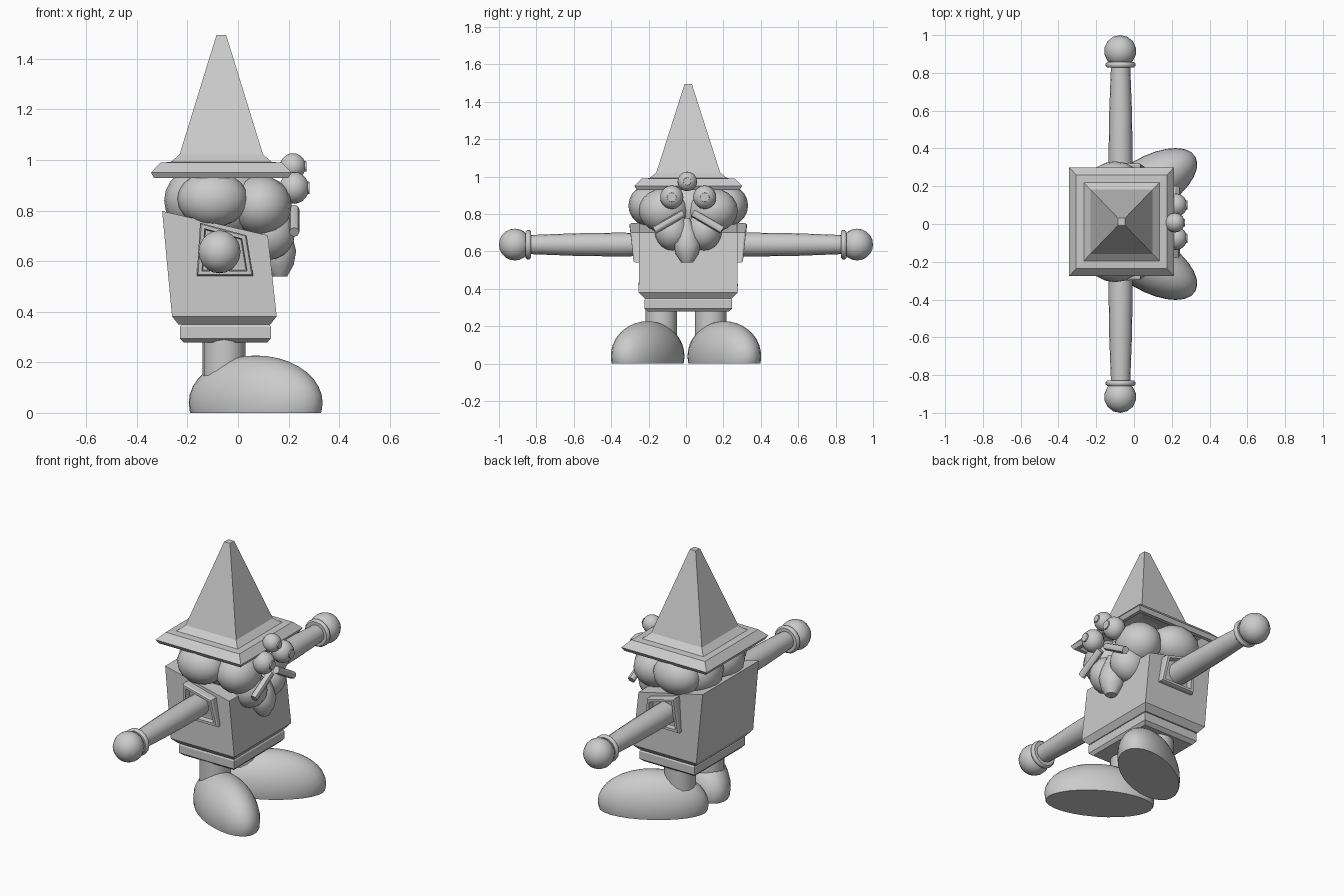
import bpy, bmesh, math
from mathutils import Matrix, Vector

if "Cube" in bpy.data.objects:
    bpy.data.objects.remove(bpy.data.objects["Cube"])

CX, CY = -0.066, 0.012          # axis of hat and body

grey = bpy.data.materials.new("plain grey")
grey.diffuse_color = (0.6, 0.6, 0.6, 1)
grey.use_nodes = True
grey.node_tree.nodes["Principled BSDF"].inputs["Base Color"].default_value = grey.diffuse_color


def finish(name, bm, smooth=True):
    bmesh.ops.recalc_face_normals(bm, faces=bm.faces)
    me = bpy.data.meshes.new(name)
    bm.to_mesh(me)
    bm.free()
    ob = bpy.data.objects.new(name, me)
    bpy.context.collection.objects.link(ob)
    me.materials.append(grey)
    if smooth:
        bpy.ops.object.select_all(action='DESELECT')
        ob.select_set(True)
        bpy.context.view_layer.objects.active = ob
        bpy.ops.object.shade_smooth_by_angle(angle=math.radians(45))
    return ob


def ellipsoid(name, centre, radii, turn=0, segs=16, rings=10, floor=None):
    bm = bmesh.new()
    m = Matrix.Translation(centre) @ Matrix.Rotation(turn, 4, 'Z') @ Matrix.Diagonal((*radii, 1))
    bmesh.ops.create_uvsphere(bm, u_segments=segs, v_segments=rings, radius=1, matrix=m)
    if floor is not None:       # slice flat at the ground
        geom = bm.verts[:] + bm.edges[:] + bm.faces[:]
        bmesh.ops.bisect_plane(bm, geom=geom, plane_co=(0, 0, floor), plane_no=(0, 0, -1), clear_outer=True)
        bmesh.ops.holes_fill(bm, edges=[e for e in bm.edges if e.is_boundary])
    return finish(name, bm)


def stack(name, rings, smooth=False):
    """Skin equal-length vertex rings and cap both ends."""
    bm = bmesh.new()
    loops = [[bm.verts.new(p) for p in r] for r in rings]
    n = len(loops[0])
    for a, b in zip(loops, loops[1:]):
        for i in range(n):
            bm.faces.new((a[i], a[(i + 1) % n], b[(i + 1) % n], b[i]))
    bm.faces.new(loops[0])
    bm.faces.new(loops[-1])
    return finish(name, bm, smooth)


def square(cx, hx, hy, z, slope=0):
    return [(cx + sx * hx, CY + sy * hy, z + sx * slope) for sx, sy in ((-1, -1), (1, -1), (1, 1), (-1, 1))]


def lathe(name, origin, axis, profile, n=16):
    """Turn (distance along axis, radius) points around an axis."""
    q = Vector(axis).to_track_quat('Z', 'Y')
    rings = [[Vector(origin) + q @ Vector((r * math.cos(t * math.tau / n), r * math.sin(t * math.tau / n), d))
              for t in range(n)] for d, r in profile]
    return stack(name, rings, True)


# Pointed hat with a stepped square brim, hollow below
hat = [(0.135, 0.985), (0.22, 0.965), (0.245, 0.928), (0.265, 0.928), (0.278, 0.95), (0.24, 0.99),
       (0.20, 0.992), (0.165, 1.022), (0.019, 1.495)]
stack("hat", [square(CX, h, h * 1.035, z) for h, z in hat])

# Tunic with sloping top, and stepped hem
stack("tunic", [square(-0.054, 0.182, 0.235, 0.35), square(-0.054, 0.207, 0.265, 0.382),
                square(-0.091, 0.209, 0.262, 0.75, -0.048)])
stack("hem", [square(-0.05, 0.165, 0.215, 0.278), square(-0.05, 0.18, 0.235, 0.295),
              square(-0.05, 0.18, 0.235, 0.34), square(-0.05, 0.17, 0.225, 0.355)])

# Head and back hair
ellipsoid("head", (-0.05, CY, 0.83), (0.2, 0.23, 0.17))
for s in (-1, 1):
    side = "right" if s < 0 else "left"
    ellipsoid(side + "_back_hair", (-0.17, CY + s * 0.1, 0.84), (0.122, 0.14, 0.125))
    ellipsoid(side + "_side_hair", (-0.1, CY + s * 0.21, 0.845), (0.14, 0.11, 0.11))
    ellipsoid(side + "_cheek", (0.09, CY + s * 0.13, 0.82), (0.122, 0.135, 0.118))
    ellipsoid(side + "_beard", (0.12, CY + s * 0.085, 0.71), (0.105, 0.095, 0.105))

    # Eye with a small raised pupil disc
    ellipsoid(side + "_eye", (0.222, CY + s * 0.088, 0.89), (0.06, 0.062, 0.063), segs=14)
    lathe(side + "_pupil", (0.27, CY + s * 0.088, 0.89), (1, 0, 0), [(0, 0.026), (0.012, 0.024)], 12)

    # Moustache bar
    lathe(side + "_moustache", (0.222, CY + s * 0.025, 0.805), (0, s * 0.155, -0.09),
          [(0, 0.021), (0.18, 0.021)], 8)

    # Arm, cuff and round hand
    lathe(side + "_arm", (-0.071, 0, 0.637), (0, s, 0),
          [(0.2, 0.06), (0.35, 0.064), (0.6, 0.06), (0.86, 0.05)])
    lathe(side + "_cuff", (-0.071, 0, 0.637), (0, s, 0),
          [(0.828, 0.05), (0.828, 0.07), (0.837, 0.079), (0.849, 0.079), (0.858, 0.07), (0.858, 0.05)])
    ellipsoid(side + "_hand", (-0.073, s * 0.915, 0.637), (0.085, 0.085, 0.085), segs=14)

    # Sleeve frame, recessed around the arm
    frame = [(-0.163, 0.542), (0.06, 0.542), (0.034, 0.702), (-0.15, 0.752)]
    mx, mz = -0.06, 0.635

    def ring(k, off):
        return [(mx + (x - mx) * k, CY + s * (off + (z - 0.54) * 0.1), mz + (z - mz) * k) for x, z in frame]
    stack(side + "_sleeve_frame", [ring(1, 0.24), ring(1, 0.283), ring(0.95, 0.292), ring(0.8, 0.292), ring(0.76, 0.262)])

    # Leg and outward-turned shoe
    lathe(side + "_leg", (-0.055, s * 0.132, 0.05), (0, 0, 1), [(0, 0.085), (0.27, 0.085)])
    ellipsoid(side + "_shoe", (0.07, s * 0.205, 0.04), (0.297, 0.145, 0.187), math.radians(31) * s,
              segs=28, rings=18, floor=0)

# Nose ball between the eyes and hat, with its tip disc
ellipsoid("nose", (0.217, CY - 0.005, 0.975), (0.052, 0.052, 0.052), segs=14)
lathe("nose_tip", (0.258, CY - 0.005, 0.975), (1, 0, 0), [(0, 0.022), (0.012, 0.02)], 12)

# Central teardrop of the beard
drop = [(0.54, 0.03, 0.165), (0.585, 0.06, 0.16), (0.64, 0.075, 0.155), (0.7, 0.055, 0.16), (0.78, 0.012, 0.17)]
stack("beard_tip", [[(x + r * math.cos(t * math.tau / 12), CY - 0.006 + r * math.sin(t * math.tau / 12), z)
                     for t in range(12)] for z, r, x in drop], True)
